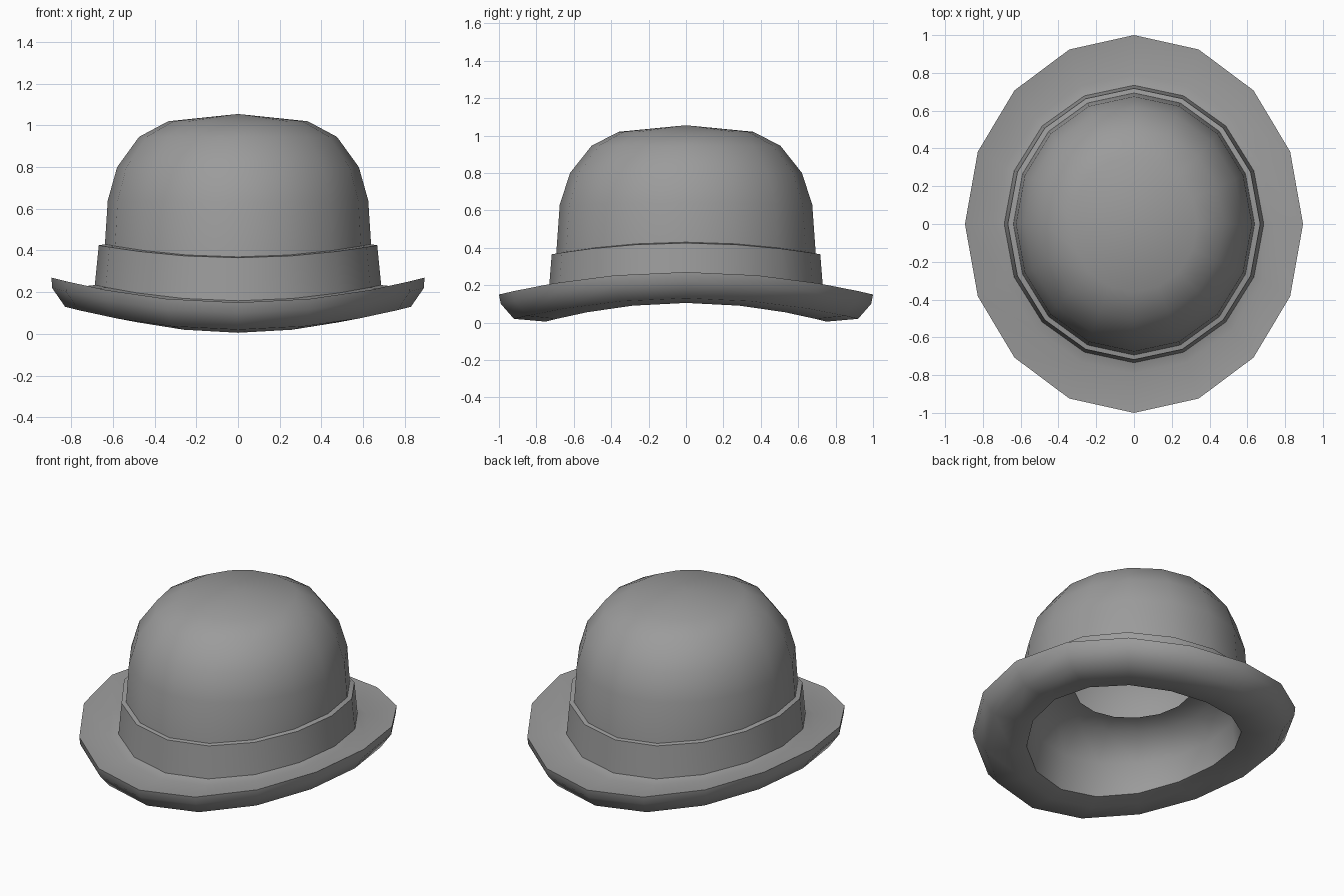
import bpy
import bmesh
from math import sin, cos, pi, radians

SIDES = 16

cube = bpy.data.objects.get("Cube")
if cube:
    bpy.data.objects.remove(cube)

felt = bpy.data.materials.new("grey felt")
felt.use_nodes = True
GREY = (0.33, 0.33, 0.33, 1)
felt.diffuse_color = GREY
felt.node_tree.nodes["Principled BSDF"].inputs["Base Color"].default_value = GREY
felt.node_tree.nodes["Principled BSDF"].inputs["Roughness"].default_value = 0.8


def lathe(name, rings, tip=None, inward=False, sharp=50):
    """Oval rings (x radius, y radius, z at front, z at side) bridged in order."""
    bm = bmesh.new()
    loops = []
    for rx, ry, front, side in rings:
        loop = []
        for i in range(SIDES):
            a = 2 * pi * i / SIDES
            z = front + (side - front) * cos(a) ** 2
            loop.append(bm.verts.new((rx * cos(a), ry * sin(a), z)))
        loops.append(loop)
    for low, high in zip(loops, loops[1:]):
        for i in range(SIDES):
            j = (i + 1) % SIDES
            bm.faces.new((low[i], low[j], high[j], high[i]))
    if tip is not None:
        peak = bm.verts.new((0, 0, tip))
        for i in range(SIDES):
            bm.faces.new((loops[-1][i], loops[-1][(i + 1) % SIDES], peak))
    if inward:
        bmesh.ops.reverse_faces(bm, faces=bm.faces[:])
    mesh = bpy.data.meshes.new(name)
    bm.to_mesh(mesh)
    bm.free()
    mesh.materials.append(felt)
    obj = bpy.data.objects.new(name, mesh)
    bpy.context.collection.objects.link(obj)
    bpy.ops.object.select_all(action="DESELECT")
    obj.select_set(True)
    bpy.context.view_layer.objects.active = obj
    bpy.ops.object.shade_smooth_by_angle(angle=radians(sharp))


# Domed crown
lathe("crown", [
    (0.64, 0.695, 0.35, 0.41),
    (0.625, 0.675, 0.63, 0.64),
    (0.58, 0.62, 0.80, 0.80),
    (0.475, 0.505, 0.945, 0.945),
    (0.335, 0.36, 1.02, 1.02),
], tip=1.055)

# Hat band with a narrow top lip
lathe("band", [
    (0.688, 0.735, 0.15, 0.225),
    (0.668, 0.718, 0.365, 0.425),
    (0.638, 0.69, 0.37, 0.43),
])

# Curled brim, from the opening underneath out to the rim and back to the band
lathe("brim", [
    (0.60, 0.66, 0.03, 0.12),
    (0.68, 0.75, 0.005, 0.105),
    (0.83, 0.92, 0.02, 0.13),
    (0.892, 0.99, 0.10, 0.22),
    (0.895, 1.0, 0.15, 0.27),
    (0.74, 0.79, 0.14, 0.228),
    (0.68, 0.73, 0.16, 0.235),
], sharp=65)

# Inner lining with an open ledge
lathe("lining", [
    (0.60, 0.66, 0.03, 0.12),
    (0.585, 0.635, 0.25, 0.28),
    (0.47, 0.50, 0.40, 0.40),
    (0.335, 0.36, 0.42, 0.42),
], inward=True)
